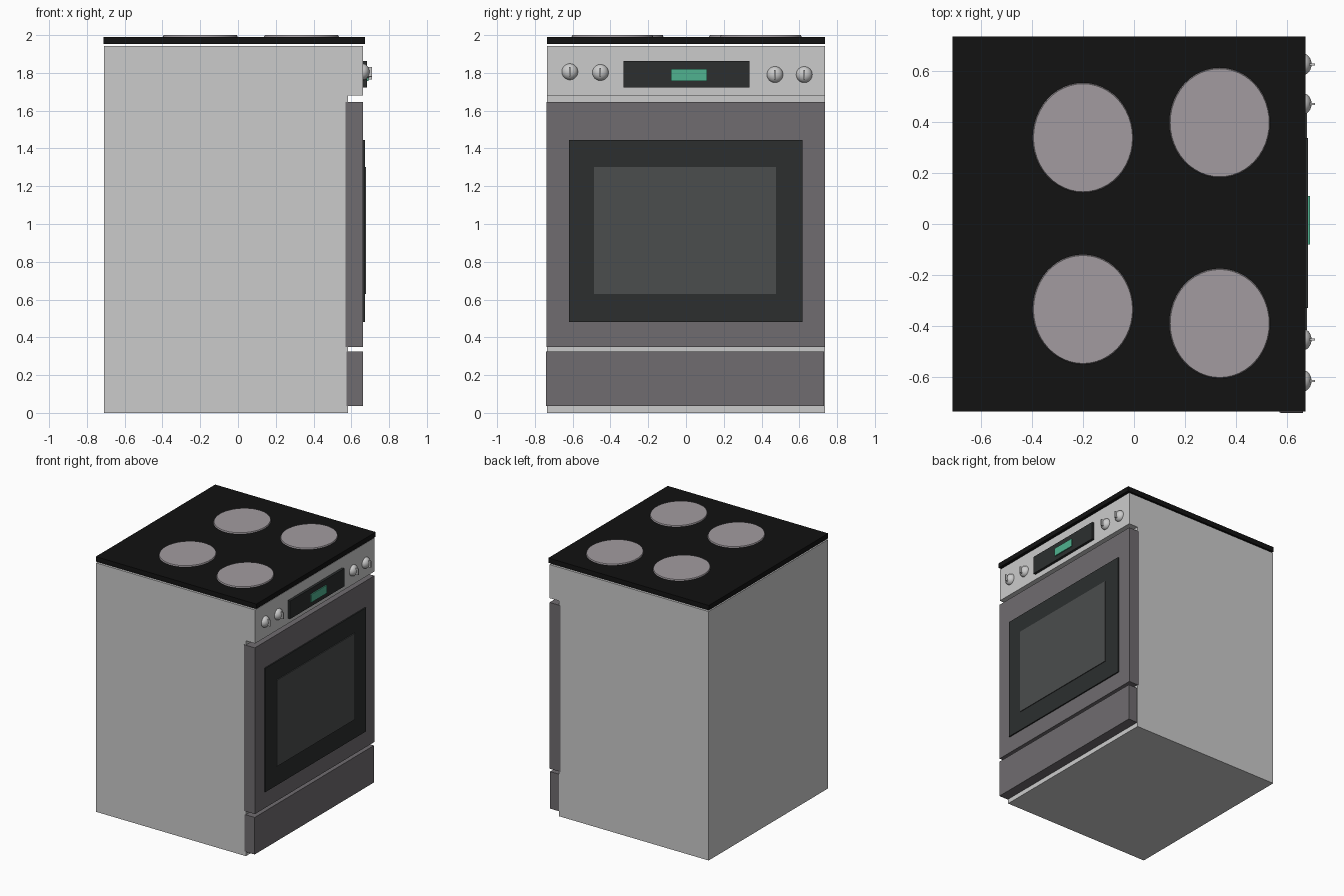
import bpy, bmesh, math
from mathutils import Matrix

if "Cube" in bpy.data.objects:
    bpy.data.objects.remove(bpy.data.objects["Cube"])


def material(name, r, g, b):
    m = bpy.data.materials.new(name)
    m.diffuse_color = (r, g, b, 1)
    m.use_nodes = True
    m.node_tree.nodes["Principled BSDF"].inputs["Base Color"].default_value = m.diffuse_color
    return m


STEEL = material("dark_steel", 0.16, 0.15, 0.16)
GLASS = material("black_glass", 0.006, 0.006, 0.006)
FRAME = material("dark_frame", 0.025, 0.028, 0.028)
WINDOW = material("smoked_glass", 0.07, 0.075, 0.075)
HEAT = material("heat_zone", 0.36, 0.33, 0.35)
GREEN = material("display_green", 0.08, 0.45, 0.28)


def finish(name, bm, mat=None, smooth=False):
    bmesh.ops.recalc_face_normals(bm, faces=bm.faces[:])
    me = bpy.data.meshes.new(name)
    bm.to_mesh(me)
    bm.free()
    ob = bpy.data.objects.new(name, me)
    bpy.context.collection.objects.link(ob)
    if mat:
        me.materials.append(mat)
    if smooth:
        bpy.context.view_layer.objects.active = ob
        ob.select_set(True)
        bpy.ops.object.shade_smooth_by_angle(angle=math.radians(40))
        ob.select_set(False)
    return ob


def box(name, x, y, z, mat=None):
    bm = bmesh.new()
    size = [b - a for a, b in (x, y, z)]
    mid = [(a + b) / 2 for a, b in (x, y, z)]
    bmesh.ops.create_cube(bm, size=1, matrix=Matrix.Translation(mid) @ Matrix.Diagonal((*size, 1)))
    return finish(name, bm, mat)


# Cabinet with the control fascia overhanging the front
bm = bmesh.new()
profile = [(-0.71, 0), (0.583, 0), (0.583, 1.68), (0.662, 1.68), (0.662, 1.942), (-0.71, 1.942)]
face = bm.faces.new([bm.verts.new((x, -0.735, z)) for x, z in profile])
ext = bmesh.ops.extrude_face_region(bm, geom=[face])
bmesh.ops.translate(bm, vec=(0, 1.47, 0), verts=[v for v in ext["geom"] if isinstance(v, bmesh.types.BMVert)])
finish("cabinet", bm)

# Glass cooktop with four oval heat zones
box("cooktop", (-0.712, 0.673), (-0.736, 0.736), (1.953, 1.991), GLASS)
zones = [("rear_left", -0.2, -0.335), ("rear_right", -0.2, 0.338),
         ("front_left", 0.336, -0.39), ("front_right", 0.336, 0.397)]
for name, x, y in zones:
    bm = bmesh.new()
    bmesh.ops.create_cone(bm, cap_ends=True, segments=48, radius1=1, radius2=0.98, depth=1,
                          matrix=Matrix.Translation((x, y, 1.995)) @ Matrix.Diagonal((0.198, 0.216, 0.01, 1)))
    finish("heat_zone_" + name, bm, HEAT, True)

# Oven door with dark frame and window
box("oven_door", (0.57, 0.662), (-0.738, 0.736), (0.35, 1.647), STEEL)
box("door_frame", (0.655, 0.672), (-0.62, 0.618), (0.48, 1.445), FRAME)
box("door_window", (0.665, 0.678), (-0.487, 0.477), (0.63, 1.303), WINDOW)

# Storage drawer
box("drawer", (0.575, 0.662), (-0.74, 0.73), (0.036, 0.325), STEEL)

# Display
box("display_panel", (0.655, 0.682), (-0.33, 0.337), (1.722, 1.862), FRAME)
box("display_screen", (0.675, 0.69), (-0.08, 0.11), (1.757, 1.82), GREEN)

# Domed knobs with a grip fin
for i, (y, z) in enumerate([(-0.615, 1.806), (-0.453, 1.802), (0.471, 1.791), (0.626, 1.791)], 1):
    bm = bmesh.new()
    bmesh.ops.create_uvsphere(bm, u_segments=24, v_segments=16, radius=1,
                              matrix=Matrix.Translation((0.66, y, z)) @ Matrix.Diagonal((0.036, 0.043, 0.043, 1)))
    bmesh.ops.bisect_plane(bm, geom=bm.verts[:] + bm.edges[:] + bm.faces[:], plane_co=(0.66, 0, 0),
                           plane_no=(1, 0, 0), clear_inner=True)
    finish(f"knob_{i}", bm, None, True)
    box(f"knob_grip_{i}", (0.66, 0.71), (y - 0.004, y + 0.004), (z - 0.025, z + 0.025))
